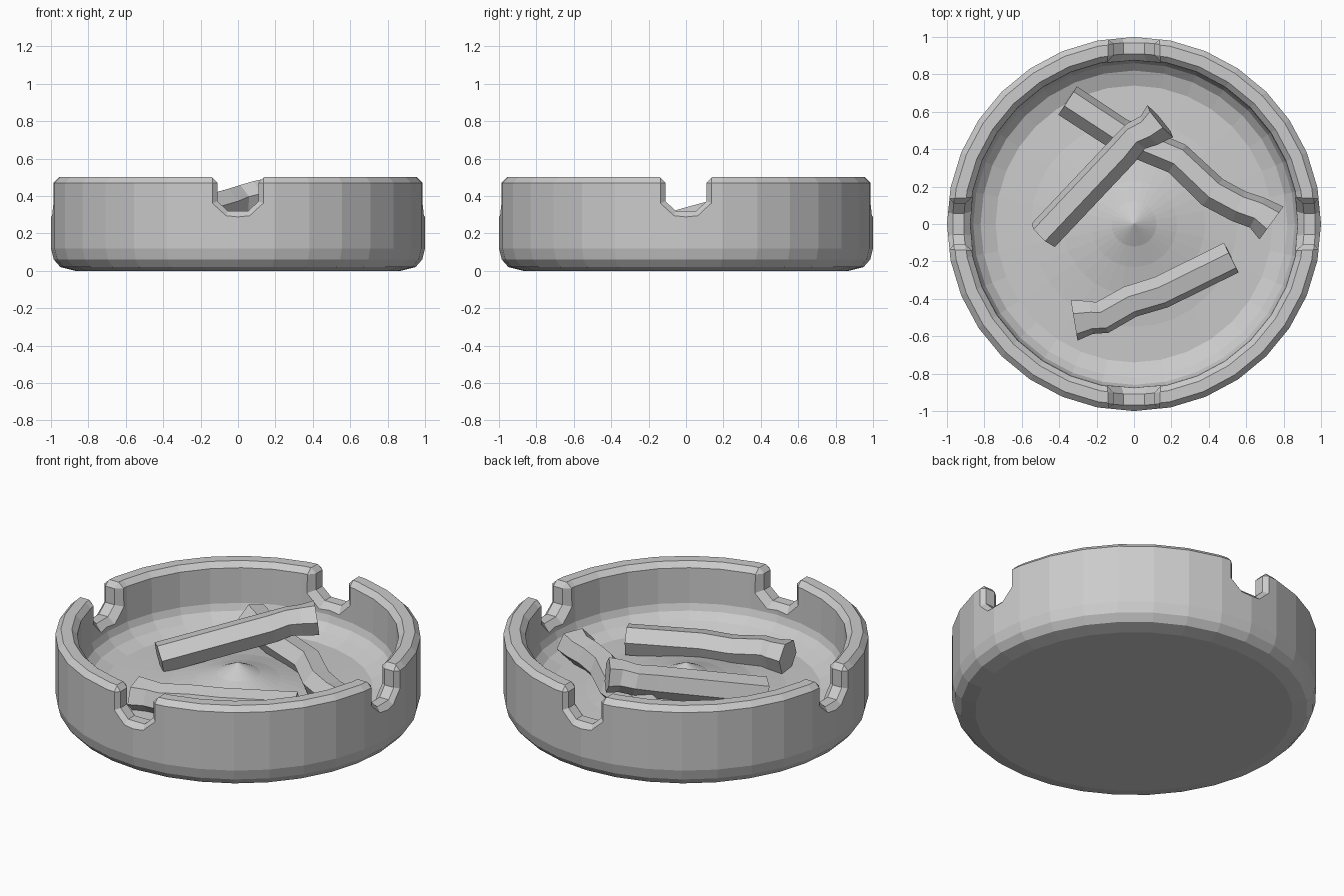
import bpy, bmesh, math
from mathutils import Vector

if "Cube" in bpy.data.objects:
    bpy.data.objects.remove(bpy.data.objects["Cube"])


def make_object(name, verts, faces):
    mesh = bpy.data.meshes.new(name)
    mesh.from_pydata(verts, [], faces)
    bm = bmesh.new()
    bm.from_mesh(mesh)
    bmesh.ops.recalc_face_normals(bm, faces=bm.faces)
    bm.to_mesh(mesh)
    bm.free()
    obj = bpy.data.objects.new(name, mesh)
    bpy.context.collection.objects.link(obj)
    return obj


def loft(name, rings):
    """Closed solid through a list of equally sized rings."""
    n = len(rings[0])
    verts = [p for ring in rings for p in ring]
    faces = [(r * n + i, r * n + (i + 1) % n, (r + 1) * n + (i + 1) % n, (r + 1) * n + i)
             for r in range(len(rings) - 1) for i in range(n)]
    faces.append(tuple(range(n))[::-1])
    faces.append(tuple(range(len(verts) - n, len(verts))))
    return make_object(name, verts, faces)


def lathe(name, profile, sides):
    """Revolve (radius, height) points; first and last lie on the axis."""
    inner = profile[1:-1]
    verts = [(r * math.cos(math.tau * i / sides), r * math.sin(math.tau * i / sides), z)
             for r, z in inner for i in range(sides)]
    first, last = len(verts), len(verts) + 1
    verts += [(0, 0, profile[0][1]), (0, 0, profile[-1][1])]
    faces = []
    top = (len(inner) - 1) * sides
    for i in range(sides):
        j = (i + 1) % sides
        for k in range(len(inner) - 1):
            a, b = k * sides, (k + 1) * sides
            faces.append((a + i, a + j, b + j, b + i))
        faces.append((first, j, i))
        faces.append((last, top + i, top + j))
    return make_object(name, verts, faces)


# Bowl with rounded base, bevelled rim and a floor rising to a central cone
bowl = lathe("ashtray_bowl", [
    (0, 0), (0.87, 0), (0.95, 0.02), (0.985, 0.06), (1, 0.12), (1, 0.47), (0.97, 0.5),
    (0.91, 0.5), (0.88, 0.47), (0.875, 0.26), (0.86, 0.22), (0.82, 0.18), (0.74, 0.15),
    (0.55, 0.158), (0.38, 0.18), (0.23, 0.215), (0.12, 0.25), (0.05, 0.285), (0, 0.31)], 32)


# Cigarette rests: four notches, flared where they meet the wall faces
def notch_ring(radius, flare, turn):
    half = [(0.055 + 0.3 * flare, 0.32 - flare), (0.11 + flare, 0.372 - 0.4 * flare),
            (0.11 + flare, 0.47), (0.14 + flare, 0.501), (0.14 + flare, 0.7)]
    ring = []
    for y, z in half + [(-y, z) for y, z in reversed(half)]:
        x = math.sqrt(radius ** 2 - y ** 2)
        c, s = math.cos(turn), math.sin(turn)
        ring.append((c * x - s * y, s * x + c * y, z))
    return ring


for k in range(4):
    turn = k * math.pi / 2
    stations = [(1.03, 0.06), (0.97, 0), (0.91, 0), (0.85, 0.06)]
    cutter = loft("notch_cutter_%d" % k, [notch_ring(r, f, turn) for r, f in stations])
    cutter.hide_render = True
    cutter.hide_set(True)
    mod = bowl.modifiers.new("notch", 'BOOLEAN')
    mod.operation = 'DIFFERENCE'
    mod.solver = 'EXACT'
    mod.object = cutter


# Cigarette butts: crumpled six-sided tubes along short paths
def butt(name, path, radii, roll):
    pts = [Vector(p) for p in path]
    rings = []
    for i, (p, r) in enumerate(zip(pts, radii)):
        tangent = (pts[min(i + 1, len(pts) - 1)] - pts[max(i - 1, 0)]).normalized()
        side = tangent.cross(Vector((0, 0, 1))).normalized()
        up = side.cross(tangent)
        ring = []
        for k in range(6):
            a = roll + math.tau * k / 6
            ring.append(p + side * (r * math.cos(a)) + up * (min(r, 0.095) * math.sin(a)))
        rings.append(ring)
    return loft(name, rings)


butt("leaning_butt",
     [(-0.485, -0.06, 0.23), (-0.06, 0.39, 0.355), (0.01, 0.47, 0.38), (0.08, 0.5, 0.395),
      (0.14, 0.55, 0.405)],
     [0.09, 0.09, 0.085, 0.09, 0.112], 0.2)
butt("bent_butt",
     [(-0.355, 0.66, 0.23), (-0.08, 0.48, 0.225), (0.23, 0.35, 0.225), (0.42, 0.17, 0.225),
      (0.56, 0.095, 0.225), (0.66, 0.06, 0.225), (0.735, 0.005, 0.225)],
     [0.092, 0.09, 0.088, 0.09, 0.088, 0.09, 0.11], 0.15)
butt("front_butt",
     [(0.52, -0.18, 0.24), (0.145, -0.365, 0.235), (-0.02, -0.415, 0.23),
      (-0.17, -0.5, 0.23), (-0.23, -0.5, 0.23), (-0.32, -0.515, 0.23)],
     [0.09, 0.09, 0.088, 0.09, 0.09, 0.112], 0.2)
